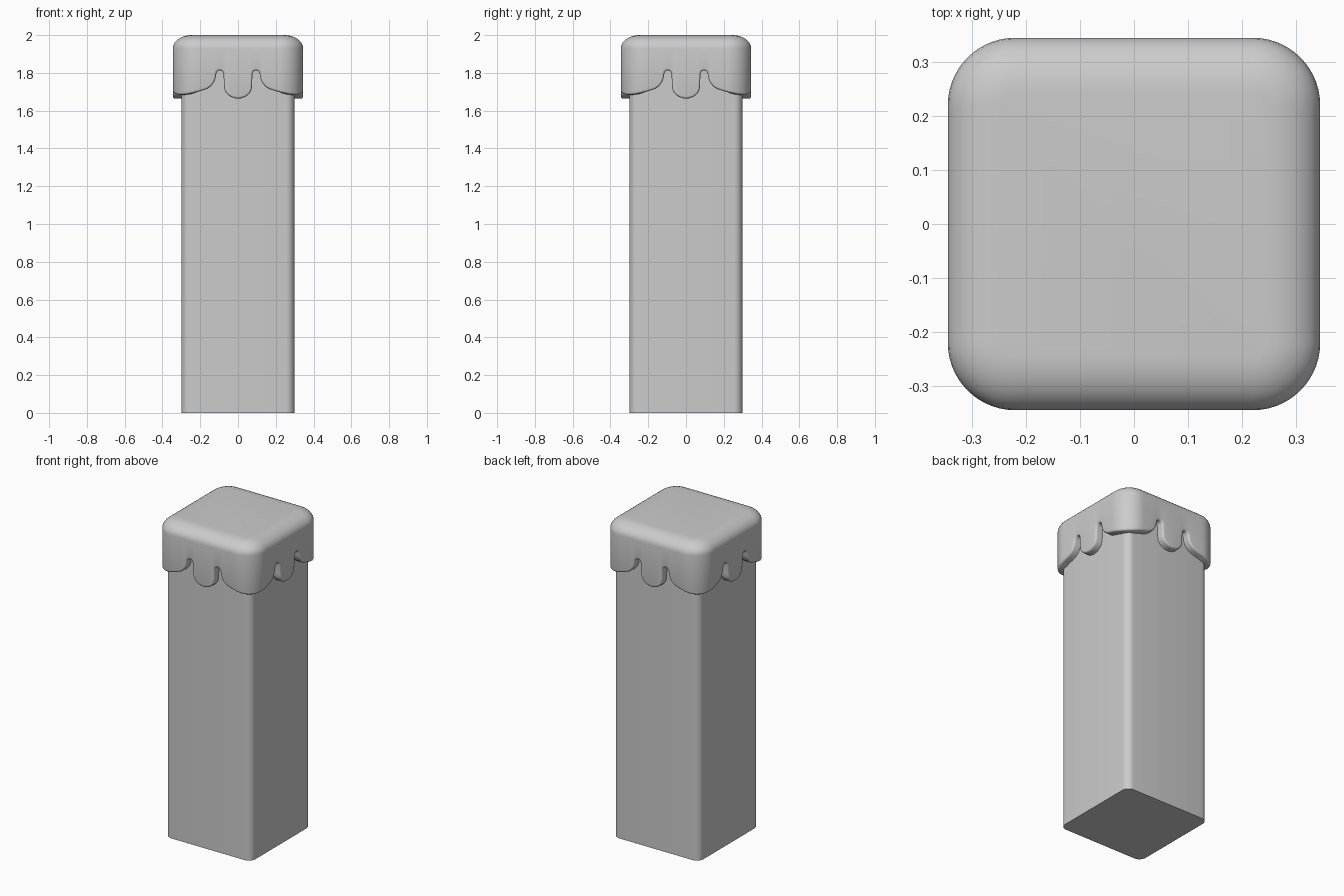
import bpy, bmesh, math
from mathutils import Vector, Matrix

if "Cube" in bpy.data.objects:
    bpy.data.objects.remove(bpy.data.objects["Cube"])

HALF, RAD = 0.345, 0.125              # cap half width and corner radius
FLAT = HALF - RAD
L = FLAT + RAD * math.pi / 4          # half the perimeter length of one side
LIP = 0.012                           # rounding of the drip edge


def finish(bm, name):
    bmesh.ops.recalc_face_normals(bm, faces=bm.faces)
    me = bpy.data.meshes.new(name)
    bm.to_mesh(me)
    bm.free()
    ob = bpy.data.objects.new(name, me)
    bpy.context.collection.objects.link(ob)
    bpy.ops.object.select_all(action='DESELECT')
    ob.select_set(True)
    bpy.context.view_layer.objects.active = ob
    bpy.ops.object.shade_smooth_by_angle(angle=math.radians(40))
    return ob


def on_cap(u, depth, z):
    """Point on the rounded-square wall at perimeter length u, moved inward by depth."""
    k = math.floor((u + L) / (2 * L))
    s = u - 2 * L * k
    a = max(0.0, abs(s) - FLAT) / RAD
    sign = 1 if s >= 0 else -1
    r = RAD - depth
    x = sign * (min(abs(s), FLAT) + r * math.sin(a))
    y = -(FLAT + r * math.cos(a))
    return Matrix.Rotation(k * math.pi / 2, 3, 'Z') @ Vector((x, y, z))


# pillar body: square post with softened vertical edges
bm = bmesh.new()
bmesh.ops.create_cube(bm, size=1)
bmesh.ops.scale(bm, verts=bm.verts, vec=(0.597, 0.597, 1.94))
bmesh.ops.translate(bm, verts=bm.verts, vec=(0, 0, 0.97))
upright = [e for e in bm.edges if abs(e.verts[0].co.z - e.verts[1].co.z) > 1]
bmesh.ops.bevel(bm, geom=upright, offset=0.045, segments=6, profile=0.5, affect='EDGES')
finish(bm, "pillar_body")

# drip edge of half a side: centre drip, notch, then the corner drip
half = [(0, 1.664), (0.018, 1.666), (0.036, 1.672), (0.052, 1.682), (0.065, 1.696),
        (0.072, 1.713), (0.0745, 1.735), (0.076, 1.792), (0.080, 1.804), (0.087, 1.811),
        (0.096, 1.813), (0.105, 1.811), (0.112, 1.804), (0.116, 1.792), (0.119, 1.772),
        (0.127, 1.750), (0.141, 1.731), (0.162, 1.716), (0.19, 1.706)]
for i in range(1, 10):
    t = i / 9
    half.append((0.19 + (L - 0.19) * t, 1.706 - 0.022 * math.sin(t * math.pi / 2)))
side = [(-u, z) for u, z in half[:0:-1]] + half[:-1]
edge = [(u + 2 * L * k, z) for k in range(4) for u, z in side]
n = len(edge)

# inward normals of the drip edge
normals = []
for i in range(n):
    a, b = edge[i - 1], edge[(i + 1) % n]
    du = (b[0] - a[0]) % (8 * L)
    normals.append(Vector((-(b[1] - a[1]), du)).normalized())


def drip_ring(offset, depth):
    return [(u + m.x * offset, depth, z + m.y * offset)
            for (u, z), m in zip(edge, normals)]


# cap rings: underside, rounded lip, wall, rounded top edge
rings = [drip_ring(0, 0.06)]
for i in range(5):
    a = i / 4 * math.pi / 2
    rings.append(drip_ring(LIP * (1 - math.cos(a)), LIP * (1 - math.sin(a))))
wall = rings[-1]
for i in range(9):
    a = i / 8 * math.pi / 2
    rings.append([(u, 0.10 * (1 - math.cos(a)), 1.93 + 0.07 * math.sin(a))
                  for u, _, _ in wall])

bm = bmesh.new()
loops = [[bm.verts.new(on_cap(*p)) for p in ring] for ring in rings]
for lo, hi in zip(loops, loops[1:]):
    for i in range(n):
        j = (i + 1) % n
        bm.faces.new((lo[i], lo[j], hi[j], hi[i]))
bm.faces.new(loops[-1])
finish(bm, "dripping_cap")
